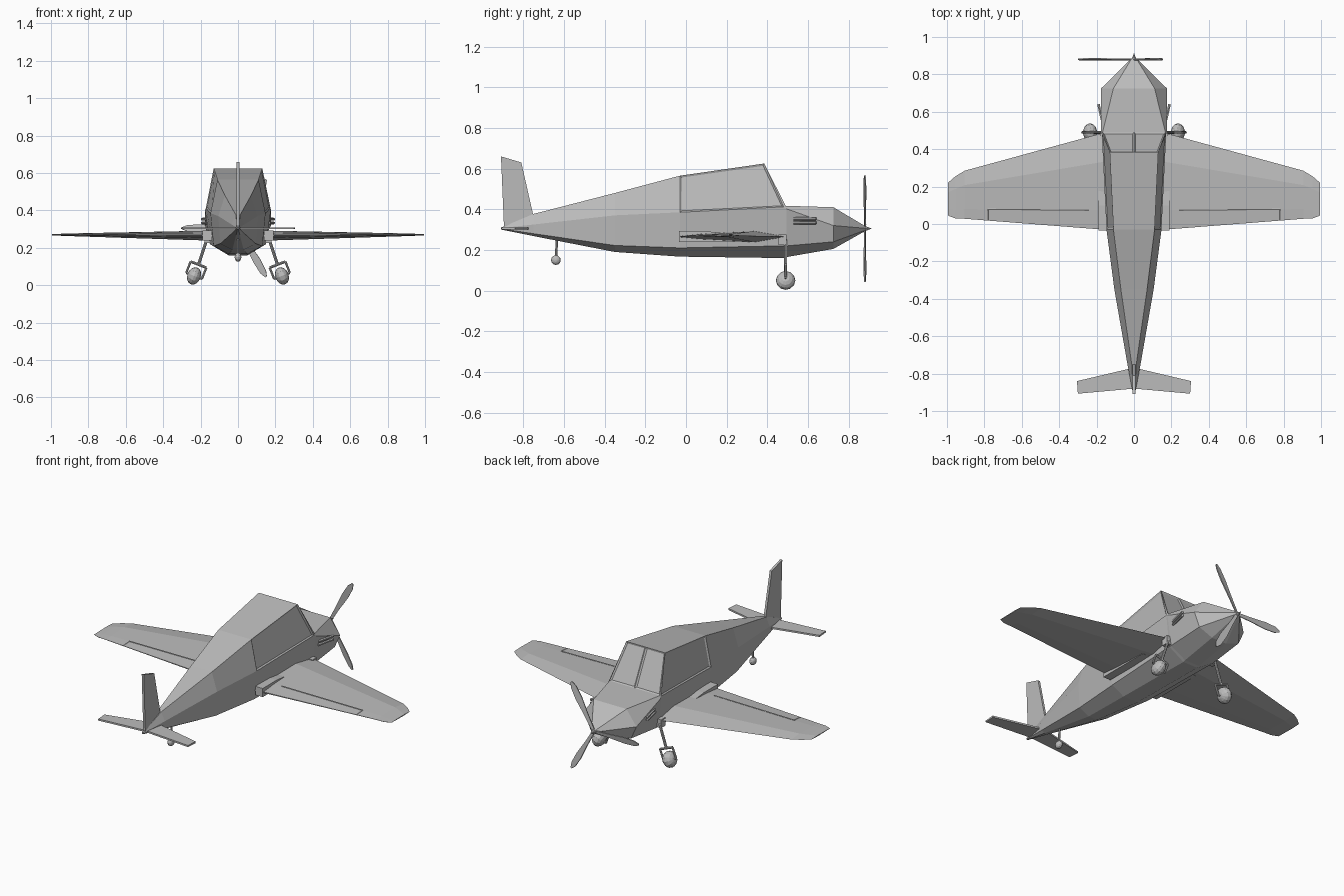
import bpy, bmesh, math
from mathutils import Vector, Matrix

cube = bpy.data.objects.get("Cube")
if cube:
    bpy.data.objects.remove(cube, do_unlink=True)

grey = bpy.data.materials.new("plain grey")
grey.use_nodes = True
tone = (0.5, 0.5, 0.5, 1)
grey.diffuse_color = tone
grey.node_tree.nodes["Principled BSDF"].inputs["Base Color"].default_value = tone


def finish(name, bm):
    bmesh.ops.recalc_face_normals(bm, faces=bm.faces)
    mesh = bpy.data.meshes.new(name)
    bm.to_mesh(mesh)
    bm.free()
    mesh.materials.append(grey)
    obj = bpy.data.objects.new(name, mesh)
    bpy.context.collection.objects.link(obj)
    return obj


def loft(rings):
    """Skin a list of equal closed rings; returns the bmesh and its faces by [ring][side]."""
    bm = bmesh.new()
    rows = [[bm.verts.new(p) for p in ring] for ring in rings]
    n = len(rows[0])
    grid = [[bm.faces.new((a[i], a[(i + 1) % n], b[(i + 1) % n], b[i])) for i in range(n)]
            for a, b in zip(rows, rows[1:])]
    bm.faces.new(rows[0])
    bm.faces.new(rows[-1])
    return bm, grid


def plate(name, points, offset, matrix=Matrix()):
    """Flat outline thickened evenly to both sides along offset."""
    off = Vector(offset) / 2
    bm, _ = loft([[Vector(p) - off for p in points], [Vector(p) + off for p in points]])
    bm.transform(matrix)
    return finish(name, bm)


def rod(name, start, end, r1, r2=None, sides=8):
    a, b = Vector(start), Vector(end)
    bm = bmesh.new()
    turn = (b - a).to_track_quat('Z', 'Y').to_matrix().to_4x4()
    bmesh.ops.create_cone(bm, cap_ends=True, segments=sides, radius1=r1,
                          radius2=r1 if r2 is None else r2, depth=(b - a).length,
                          matrix=Matrix.Translation((a + b) / 2) @ turn)
    return finish(name, bm)


def wheel(name, centre, radius, width, tilt=0):
    bm = bmesh.new()
    bmesh.ops.create_uvsphere(bm, u_segments=12, v_segments=8, radius=radius)
    bm.transform(Matrix.Translation(centre) @ Matrix.Rotation(tilt, 4, 'Y')
                 @ Matrix.Diagonal((width / radius, 1, 1, 1))
                 @ Matrix.Rotation(math.pi / 2, 4, 'Y'))
    return finish(name, bm)


# Fuselage stations: y, roof y, then (half width, z) of roof, shoulder, chine, keel
stations = [
    (-.91, -.91, (.004, .31), (.005, .307), (.005, .304), (.003, .30)),
    (-.75, -.75, (.012, .377), (.035, .325), (.03, .28), (.01, .268)),
    (-.35, -.35, (.07, .48), (.105, .37), (.095, .222), (.03, .19)),
    (-.03, -.03, (.11, .565), (.147, .385), (.13, .21), (.05, .167)),
    (.48, .385, (.13, .625), (.172, .412), (.15, .22), (.05, .16)),
    (.495, .49, (.168, .417), (.176, .402), (.15, .22), (.05, .165)),
    (.725, .725, (.11, .41), (.176, .32), (.14, .24), (.05, .205)),
    (.885, .885, (.012, .315), (.014, .306), (.012, .298), (.006, .295)),
]
rings = []
for y, roof_y, *pts in stations:
    half = [(w, roof_y if i == 0 else y, z) for i, (w, z) in enumerate(pts)]
    other = [(-x, py, z) for x, py, z in reversed(half)]
    rings.append([(0, roof_y, pts[0][1])] + half + [(0, y, pts[-1][1])] + other)
bm, grid = loft(rings)
bmesh.ops.recalc_face_normals(bm, faces=bm.faces)
# Recessed side windows and two windscreen panes
panes = [grid[3][1], grid[3][8], grid[4][0], grid[4][9]]
bmesh.ops.inset_individual(bm, faces=panes, thickness=.012, depth=-.006)
finish("fuselage", bm)

# Spinner and three propeller blades
hub = Vector((0, .88, .305))
rod("spinner", hub - Vector((0, .015, 0)), hub + Vector((0, .032, 0)), .018, .001)
edge = [(0, .008), (.1, .012), (.2, .02), (.27, .017), (.3, .005)]
outline = [(r, 0, w) for r, w in edge] + [(r, 0, -w) for r, w in reversed(edge)]
for i in range(3):
    spin = Matrix.Rotation(math.radians(60 + 120 * i), 4, 'Y')
    pitch = Matrix.Rotation(math.radians(12), 4, 'X')
    plate("propeller_blade_%d" % (i + 1), outline, (0, .006, 0),
          Matrix.Translation(hub) @ spin @ pitch)

# Fin
plate("fin", [(0, -.91, .66), (0, -.81, .63), (0, -.75, .365), (0, -.8, .3), (0, -.895, .305)],
      (.014, 0, 0))

# Wing stations: x, leading edge y, trailing edge y, mid z, thickness
wing = [(.1, .505, -.035, .265, .056), (.905, .285, .028, .27, .014),
        (.955, .255, .03, .27, .01), (.995, .22, .045, .27, .006)]
profile = [(0, 0), (.3, .5), (.8, .25), (1, .06), (1, -.06), (.8, -.25), (.3, -.5)]


def wing_point(station, chord, height):
    x, lead, trail, z, thick = station
    return Vector((x, lead + (trail - lead) * chord, z + thick * height))


for s, side in ((1, "left"), (-1, "right")):
    flip = Matrix.Diagonal((s, 1, 1, 1))

    def at(x, y, z):
        return Vector((s * x, y, z))

    bm, _ = loft([[wing_point(st, c, h) for c, h in profile] for st in wing])
    bm.transform(flip)
    finish(side + "_wing", bm)

    # Control surface hinge and end seam on the wing
    def hinge(x, chord=.8, height=.25):
        t = (x - wing[0][0]) / (wing[1][0] - wing[0][0])
        return flip @ wing_point(wing[0], chord, height).lerp(wing_point(wing[1], chord, height), t)

    rod(side + "_flap_hinge", hinge(.24), hinge(.78), .004, sides=6)
    rod(side + "_flap_seam", hinge(.78), hinge(.78, 1, .06), .002, sides=4)

    # Wing root fairing
    plate(side + "_root_fairing", [at(.165, -.035, .24), at(.165, -.035, .292),
          at(.165, .1, .292), at(.165, .3, .27), at(.165, .3, .24)], (.05, 0, 0))

    # Tailplane
    plate(side + "_tailplane", [at(0, -.765, .305), at(.03, -.775, .305), at(.305, -.84, .305),
          at(.3, -.907, .305), at(0, -.88, .305)], (0, 0, .01))

    # Paired exhaust pipes
    for i, z in enumerate((.333, .353)):
        rod("%s_exhaust_%d" % (side, i + 1), at(.165, .53, z), at(.19, .64, z), .008, sides=6)

    # Main gear: mount, leg, fork and wheel along a splayed line
    axle = Vector((.235, .49, .05))
    down = Vector((.07, 0, -.18)).normalized()
    across = Vector((-down.z, 0, down.x)) * .045
    across.z = abs(across.z)
    crown = axle - down * .065
    plate(side + "_gear_mount", [at(.165, .455, .225), at(.165, .495, .225),
          at(.165, .495, .275), at(.165, .455, .275)], (.03, 0, 0))
    rod(side + "_gear_leg", at(.165, .49, .25), flip @ crown, .008)
    rod(side + "_fork_crown", flip @ (crown - across), flip @ (crown + across), .007)
    for k, label in ((-1, "inner"), (1, "outer")):
        rod("%s_%s_fork_arm" % (side, label), flip @ (crown + across * k),
            flip @ (axle + across * k), .006)
    rod(side + "_axle", flip @ (axle - across), flip @ (axle + across), .006)
    wheel(side + "_wheel", flip @ axle, .048, .036, -s * math.atan2(.07, .18))

# Tail wheel
rod("tail_wheel_strut", (0, -.635, .25), (0, -.64, .15), .006)
wheel("tail_wheel", (0, -.64, .15), .024, .018)
